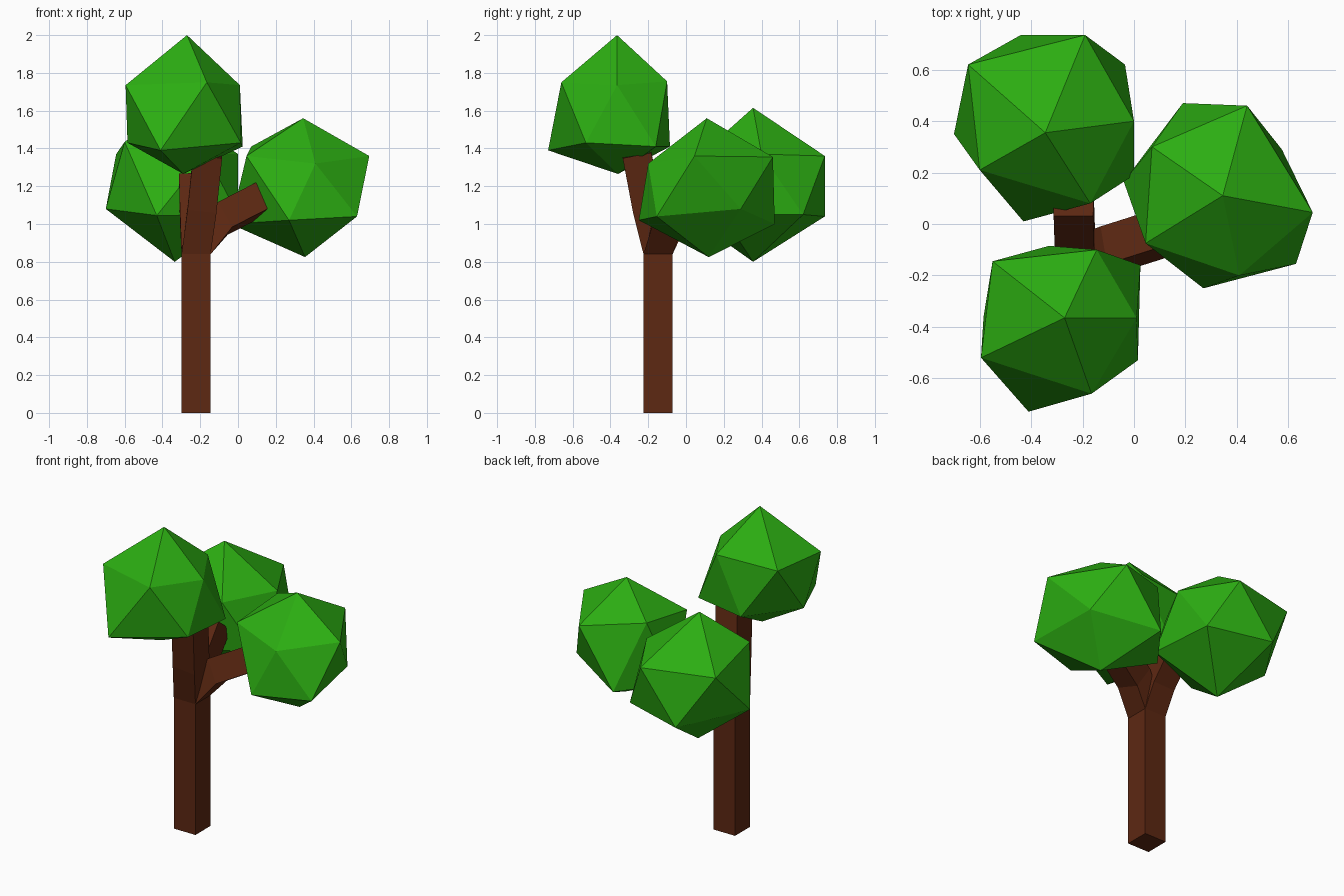
import bpy, bmesh
from mathutils import Vector

if "Cube" in bpy.data.objects:
    bpy.data.objects.remove(bpy.data.objects["Cube"])


def material(name, rgb):
    m = bpy.data.materials.new(name)
    m.diffuse_color = (*rgb, 1)
    m.use_nodes = True
    m.node_tree.nodes["Principled BSDF"].inputs["Base Color"].default_value = m.diffuse_color
    return m


bark = material("bark", (0.11, 0.021, 0.006))
leaf = material("leaf", (0.025, 0.42, 0.006))


def finish(name, bm, mat):
    bmesh.ops.recalc_face_normals(bm, faces=bm.faces)
    me = bpy.data.meshes.new(name)
    bm.to_mesh(me)
    bm.free()
    me.materials.append(mat)
    bpy.context.collection.objects.link(bpy.data.objects.new(name, me))


def square_loft(name, sections, h=0.077):
    """Skin square sections given as (centre, direction)."""
    bm = bmesh.new()
    rings = []
    for c, d in sections:
        q = Vector((0, 0, 1)).rotation_difference(Vector(d))
        rings.append([bm.verts.new(Vector(c) + q @ Vector((x * h, y * h, 0)))
                      for x, y in ((-1, -1), (1, -1), (1, 1), (-1, 1))])
    bm.faces.new(rings[0])
    bm.faces.new(rings[-1])
    for a, b in zip(rings, rings[1:]):
        for i in range(4):
            j = (i + 1) % 4
            bm.faces.new((a[i], a[j], b[j], b[i]))
    finish(name, bm, bark)


def crown(name, top, bottom, upper, lower):
    """Uneven icosahedron: two poles and two five-point rings."""
    bm = bmesh.new()
    t, b = bm.verts.new(top), bm.verts.new(bottom)
    u = [bm.verts.new(p) for p in upper]
    w = [bm.verts.new(p) for p in lower]
    for i in range(5):
        j = (i + 1) % 5
        for f in ((t, u[i], u[j]), (u[i], w[i], u[j]),
                  (u[j], w[i], w[j]), (b, w[j], w[i])):
            bm.faces.new(f)
    finish(name, bm, leaf)


# Trunk and the three limbs growing from its top
up = (0, 0, 1)
fork = (-0.222, -0.148, 0.84)
square_loft("trunk", [((-0.222, -0.148, 0), up), (fork, up)])
for name, mid, tip in (
        ("front_limb", (-0.19, -0.205, 1.08), (-0.16, -0.26, 1.37)),
        ("back_limb", (-0.23, -0.06, 1.04), (-0.235, 0.09, 1.22)),
        ("right_limb", (-0.08, -0.095, 1.03), (0.125, -0.03, 1.135))):
    d = Vector(tip) - Vector(mid)
    square_loft(name, [(fork, up), (mid, d), (tip, d)])

# Leaf crowns
crown("front_crown", (-0.27, -0.365, 2.0), (-0.29, -0.36, 1.265),
      [(0.01, -0.365, 1.735), (-0.145, -0.10, 1.755), (-0.55, -0.145, 1.74),
       (-0.595, -0.52, 1.735), (-0.165, -0.66, 1.75)],
      [(0.025, -0.16, 1.41), (-0.33, -0.085, 1.41), (-0.585, -0.36, 1.43),
       (-0.41, -0.73, 1.39), (0.015, -0.53, 1.43)])
crown("back_crown", (-0.345, 0.355, 1.615), (-0.335, 0.355, 0.80),
      [(0.0, 0.40, 1.37), (-0.19, 0.735, 1.36), (-0.645, 0.62, 1.37),
       (-0.60, 0.21, 1.435), (-0.17, 0.08, 1.37)],
      [(-0.035, 0.62, 1.05), (-0.44, 0.735, 1.04), (-0.70, 0.35, 1.08),
       (-0.43, 0.01, 1.045), (0.0, 0.19, 1.05)])
crown("right_crown", (0.345, 0.11, 1.56), (0.355, 0.12, 0.825),
      [(0.695, 0.045, 1.36), (0.44, 0.46, 1.355), (0.07, 0.30, 1.41),
       (0.045, -0.075, 1.36), (0.41, -0.20, 1.32)],
      [(0.575, 0.29, 1.08), (0.19, 0.47, 1.0), (-0.04, 0.165, 1.0),
       (0.27, -0.25, 1.02), (0.63, -0.155, 1.04)])
